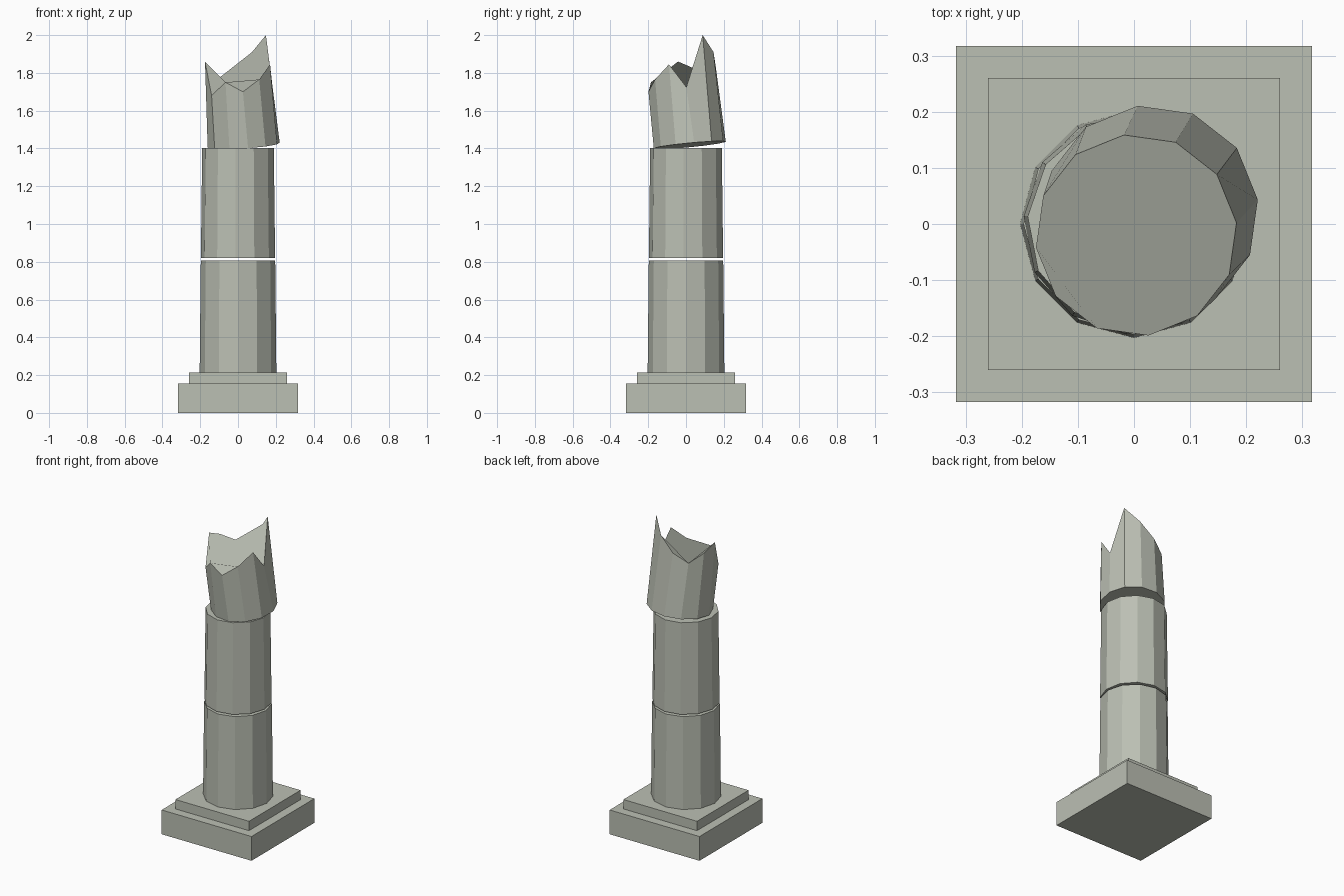
import bpy
import bmesh
from math import cos, sin, radians
from mathutils import Vector

cube = bpy.data.objects.get("Cube")
if cube:
    bpy.data.objects.remove(cube, do_unlink=True)

SIDES = 12

# Weathered stone, used for every part
stone = bpy.data.materials.new("pale_stone")
stone.use_nodes = True
colour = (0.50, 0.525, 0.455, 1)
stone.diffuse_color = colour
shader = next(n for n in stone.node_tree.nodes if n.type == 'BSDF_PRINCIPLED')
shader.inputs["Base Color"].default_value = colour
shader.inputs["Roughness"].default_value = 0.9


def finish(name, bm):
    bmesh.ops.recalc_face_normals(bm, faces=bm.faces)
    mesh = bpy.data.meshes.new(name)
    bm.to_mesh(mesh)
    bm.free()
    mesh.materials.append(stone)
    obj = bpy.data.objects.new(name, mesh)
    bpy.context.collection.objects.link(obj)
    return obj


def slab(name, width, low, high):
    bm = bmesh.new()
    bmesh.ops.create_cube(bm, size=1)
    bmesh.ops.scale(bm, vec=(width, width, high - low), verts=bm.verts)
    bmesh.ops.translate(bm, vec=(0, 0, (low + high) / 2), verts=bm.verts)
    return finish(name, bm)


def ring(radius, centre, turn):
    angles = [radians(turn + i * 360 / SIDES) for i in range(SIDES)]
    return [Vector(centre) + Vector((cos(a), sin(a), 0)) * radius for a in angles]


def drum(name, lower, upper):
    """Closed stone drum between two rings of points."""
    bm = bmesh.new()
    a = [bm.verts.new(p) for p in lower]
    b = [bm.verts.new(p) for p in upper]
    for i in range(SIDES):
        j = (i + 1) % SIDES
        bm.faces.new((a[i], a[j], b[j], b[i]))
    bm.faces.new(a[::-1])
    bm.faces.new(b)
    return finish(name, bm)


# Stepped square base
slab("plinth", 0.635, 0, 0.155)
slab("plinth_step", 0.52, 0.155, 0.215)

# Two tapering shaft drums, the upper one slightly twisted
drum("lower_drum", ring(0.203, (0, 0, 0.215), 0), ring(0.197, (0, 0, 0.806), 0))
drum("upper_drum", ring(0.197, (0, 0, 0.819), -4), ring(0.19, (0, 0, 1.402), -4))

# Leaning broken drum: sloped underside and a jagged fracture on top
foot = ring(0.192, (0.03, 0.02, 1.418), 7)
for p in foot:
    p.z += 0.06 * (p.x - 0.03) + 0.095 * (p.y - 0.02)
fracture = ring(0.18, (0.004, -0.02, 0), 7)
heights = (1.725, 2.0, 1.91, 1.825, 1.77, 1.82, 1.86, 1.68, 1.75, 1.70, 1.765, 1.845)
for p, z in zip(fracture, heights):
    p.z = z
drum("broken_drum", foot, fracture)
